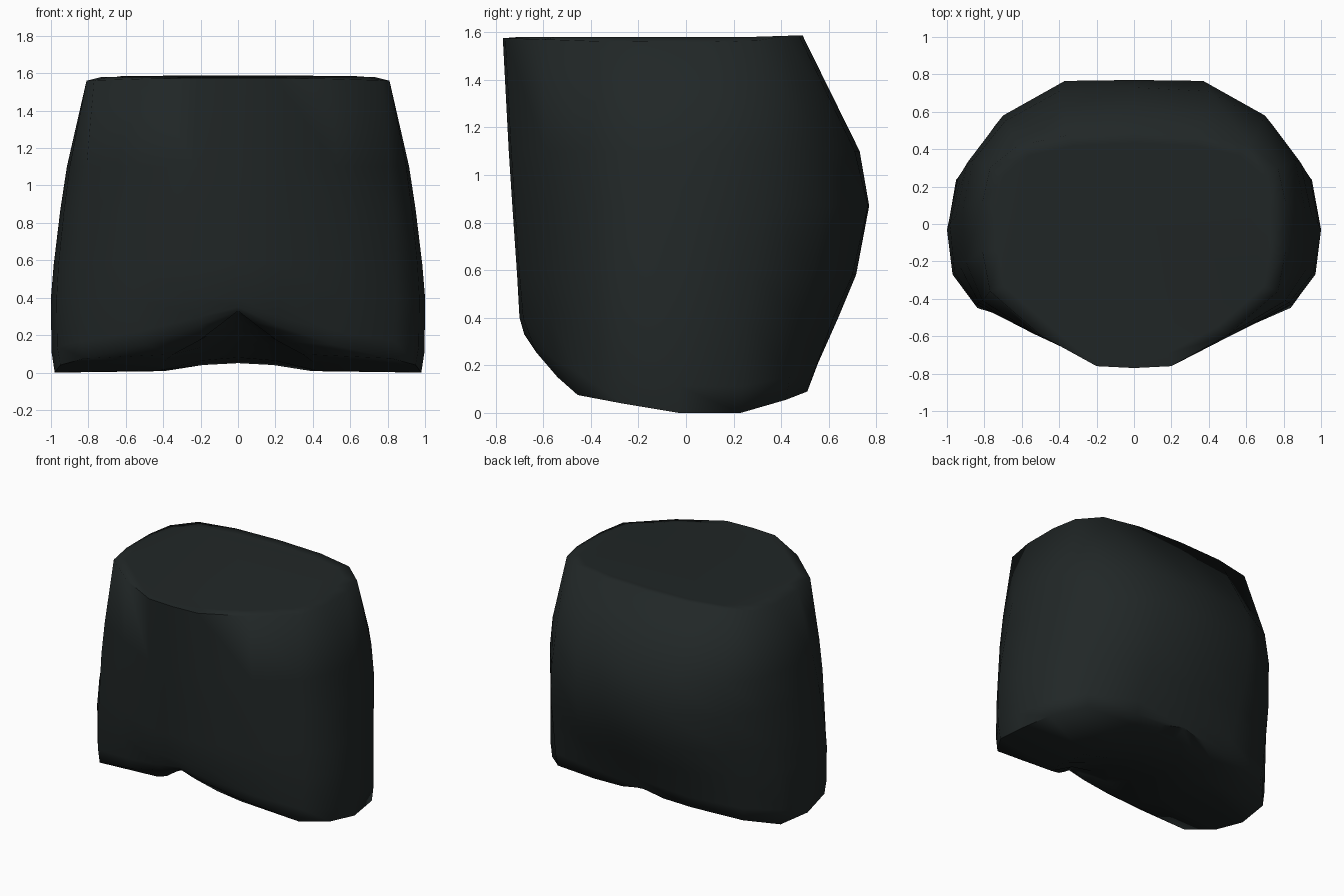
import bpy, bmesh, math

if "Cube" in bpy.data.objects:
    bpy.data.objects.remove(bpy.data.objects["Cube"])

# Half outlines (x, y), front centre to back centre, at four heights
LEVELS = [
    (1.10, [(0, -.745), (.22, -.735), (.53, -.59), (.81, -.41), (.90, -.2),
            (.915, .08), (.86, .34), (.69, .55), (.40, .71), (0, .73)]),
    (.87, [(0, -.73), (.22, -.72), (.55, -.58), (.83, -.42), (.93, -.23),
           (.95, .05), (.89, .33), (.70, .58), (.37, .765), (0, .77)]),
    (.58, [(0, -.71), (.22, -.70), (.56, -.575), (.84, -.43), (.96, -.26),
           (.985, 0), (.92, .28), (.74, .53), (.40, .70), (0, .715)]),
    (.40, [(0, -.70), (.22, -.685), (.56, -.57), (.85, -.43), (.97, -.27),
           (1.0, -.03), (.94, .25), (.76, .48), (.40, .62), (0, .64)]),
]
TOP = [(0, -.77, 1.575), (.2, -.76, 1.575), (.5, -.595, 1.57), (.77, -.36, 1.562),
       (.81, -.15, 1.56), (.81, .12, 1.56), (.77, .3, 1.565), (.62, .42, 1.585),
       (.35, .475, 1.587), (0, .49, 1.587)]
HEM = [(0, -.68, .33), (.2, -.63, .255), (.5, -.54, .15), (.82, -.455, .075),
       (.95, -.27, .04), (.98, -.03, 0), (.94, .23, 0), (.76, .42, .055),
       (.40, .51, .09), (0, .52, .13)]
# Lift of the underside arch along the centre line, one per hem row
RISE = [.06, .13, .15, .12, .08, .05, .03, .03]


def lerp(a, b, t):
    return tuple(p + (q - p) * t for p, q in zip(a, b))


def full_ring(bm, half):
    right = [bm.verts.new(p) for p in half]
    left = [bm.verts.new((-p[0], p[1], p[2])) for p in half[-2:0:-1]]
    return right + left


bm = bmesh.new()
low = [(x, y, LEVELS[-1][0]) for x, y in LEVELS[-1][1]]
skirt = [lerp(a, b, .72) for a, b in zip(low, HEM)]
skirt = [(x * 1.012, y, z) for x, y, z in skirt]
lid = [(x * .9, -.1 + (y + .1) * .9, 1.58) for x, y, z in TOP]

# Side walls
halves = [lid, TOP] + [[(x, y, z) for x, y in pts] for z, pts in LEVELS] + [skirt, HEM]
rings = [full_ring(bm, h) for h in halves]
for a, b in zip(rings, rings[1:]):
    n = len(a)
    for i in range(n):
        j = (i + 1) % n
        bm.faces.new((a[i], a[j], b[j], b[i]))
bm.faces.new(rings[0])

# Arched underside, strips from side to side
hem = rings[-1]
rows = []
for i in range(1, 9):
    x, y, z = HEM[i]
    inner = [bm.verts.new((f * x, y, z + RISE[i - 1] * k))
             for f, k in ((-.42, .15), (-.2, .8), (0, 1), (.2, .8), (.42, .15))]
    rows.append([hem[18 - i]] + inner + [hem[i]])
for a, b in zip(rows, rows[1:]):
    for i in range(6):
        bm.faces.new((a[i], a[i + 1], b[i + 1], b[i]))
for row, tip in ((rows[0], hem[0]), (rows[-1], hem[9])):
    for a, b in zip(row, row[1:]):
        bm.faces.new((a, b, tip))

bmesh.ops.recalc_face_normals(bm, faces=bm.faces)
mesh = bpy.data.meshes.new("torso_block")
bm.to_mesh(mesh)
bm.free()
obj = bpy.data.objects.new("torso_block", mesh)
bpy.context.collection.objects.link(obj)

# Dark finish and smooth shading
mat = bpy.data.materials.new("dark_grey")
mat.diffuse_color = (.015, .02, .02, 1)
mat.use_nodes = True
mat.node_tree.nodes["Principled BSDF"].inputs["Base Color"].default_value = mat.diffuse_color
mesh.materials.append(mat)
bpy.context.view_layer.objects.active = obj
obj.select_set(True)
bpy.ops.object.shade_smooth_by_angle(angle=math.radians(75))
